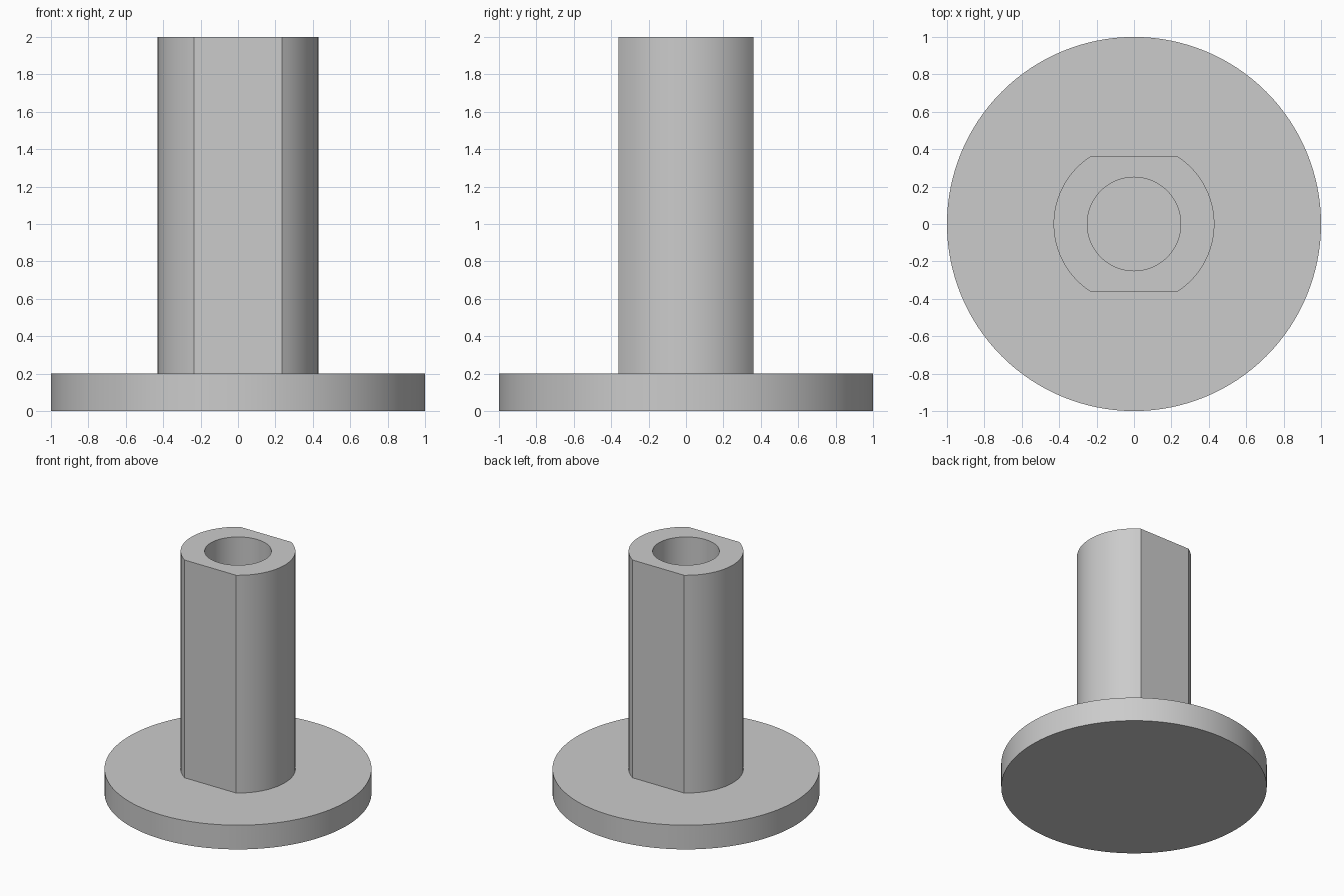
import bpy, bmesh
from math import sin, cos, asin, pi, radians

cube = bpy.data.objects.get("Cube")
if cube:
    bpy.data.objects.remove(cube)

FLANGE_R, FLANGE_TOP = 1.0, 0.2
SHAFT_R, FLAT_Y, BORE_R, TOP = 0.43, 0.36, 0.25, 2.0

grey = bpy.data.materials.new("plain grey")
grey.use_nodes = True
colour = (0.6, 0.6, 0.6, 1)
grey.diffuse_color = colour
grey.node_tree.nodes["Principled BSDF"].inputs["Base Color"].default_value = colour


def finish(obj):
    """Give the part its colour and smooth its curved sides."""
    obj.data.materials.append(grey)
    bpy.ops.object.select_all(action='DESELECT')
    obj.select_set(True)
    bpy.context.view_layer.objects.active = obj
    bpy.ops.object.shade_smooth_by_angle(angle=radians(20))


# Round base flange
bpy.ops.mesh.primitive_cylinder_add(vertices=128, radius=FLANGE_R, depth=FLANGE_TOP,
                                    location=(0, 0, FLANGE_TOP / 2))
flange = bpy.context.object
flange.name = "base_flange"
finish(flange)

# Angles around the shaft: two round sides and two flats, meeting at exact corners
corner = asin(FLAT_Y / SHAFT_R)
stops = [-corner, corner, pi - corner, pi + corner, 2 * pi - corner]
angles = [a + (b - a) * i / 24 for a, b in zip(stops, stops[1:]) for i in range(24)]


def outer_radius(a):
    return min(SHAFT_R, FLAT_Y / max(abs(sin(a)), 0.01))


# Shaft with two flats and a round bore
bm = bmesh.new()


def ring(radius, z):
    return [bm.verts.new((radius(a) * cos(a), radius(a) * sin(a), z)) for a in angles]


def bore_radius(a):
    return BORE_R


rings = [ring(outer_radius, FLANGE_TOP), ring(outer_radius, TOP),
         ring(bore_radius, TOP), ring(bore_radius, FLANGE_TOP)]
n = len(angles)
for low, high in zip(rings, rings[1:]):
    for i in range(n):
        j = (i + 1) % n
        bm.faces.new((low[i], low[j], high[j], high[i]))

mesh = bpy.data.meshes.new("bored_shaft")
bm.to_mesh(mesh)
bm.free()
shaft = bpy.data.objects.new("bored_shaft", mesh)
bpy.context.collection.objects.link(shaft)
finish(shaft)
